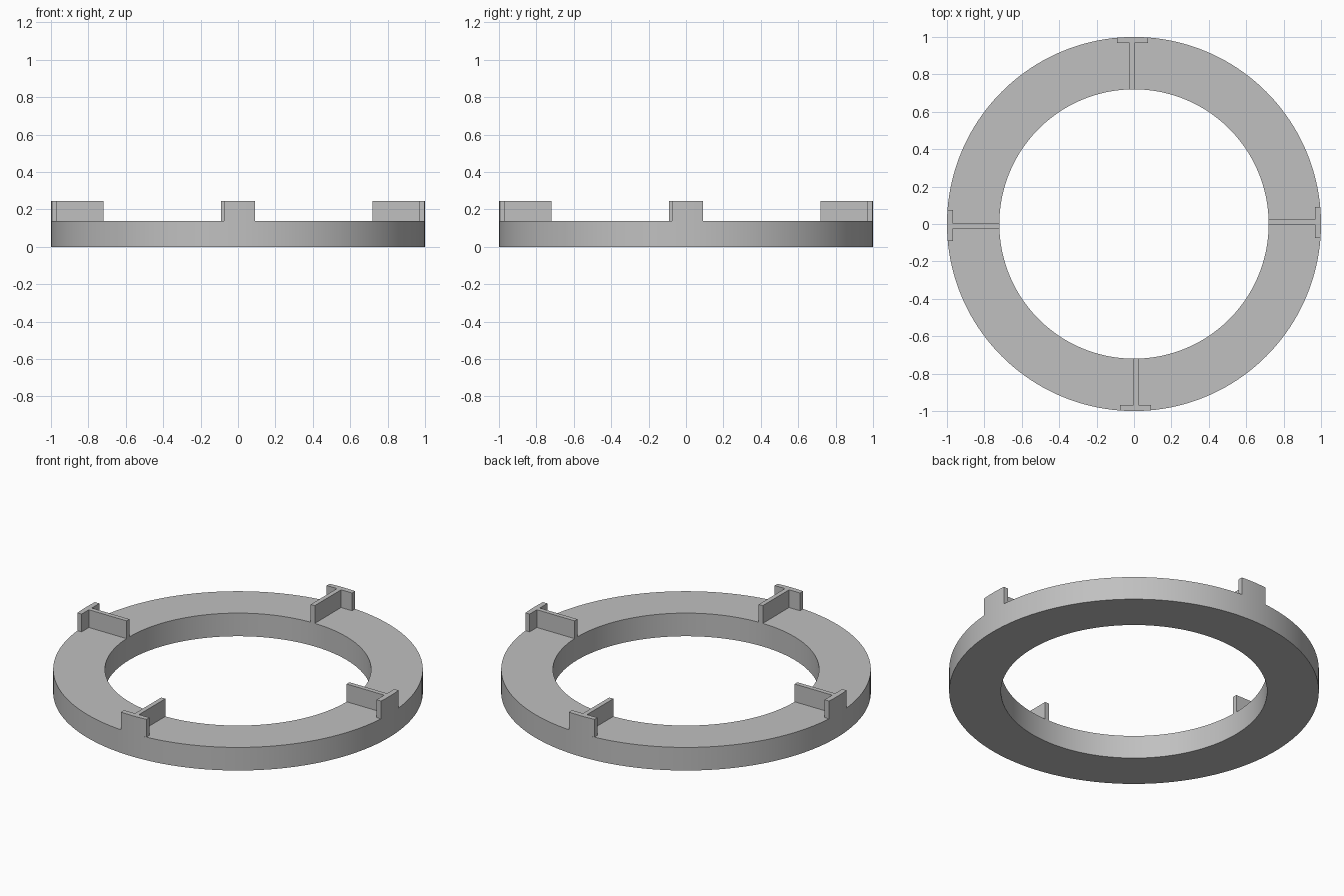
import bpy, bmesh, math
from mathutils import Matrix

cube = bpy.data.objects.get("Cube")
if cube:
    bpy.data.objects.remove(cube, do_unlink=True)

OUTER, INNER = 1.0, 0.72
RING_TOP, TAB_TOP = 0.138, 0.244
SEGMENTS = 160

grey = bpy.data.materials.new("plain grey")
grey.use_nodes = True
colour = (0.53, 0.53, 0.53, 1)
grey.diffuse_color = colour
grey.node_tree.nodes["Principled BSDF"].inputs["Base Color"].default_value = colour


def finish(name, bm):
    bmesh.ops.recalc_face_normals(bm, faces=bm.faces[:])
    mesh = bpy.data.meshes.new(name)
    bm.to_mesh(mesh)
    bm.free()
    mesh.materials.append(grey)
    obj = bpy.data.objects.new(name, mesh)
    bpy.context.collection.objects.link(obj)
    bpy.ops.object.select_all(action="DESELECT")
    obj.select_set(True)
    bpy.context.view_layer.objects.active = obj
    bpy.ops.object.shade_smooth_by_angle(angle=math.radians(30))
    return obj


# Flat ring: a rectangular section spun round the z axis
bm = bmesh.new()
section = [bm.verts.new((r, 0, z)) for r, z in
           ((INNER, 0), (OUTER, 0), (OUTER, RING_TOP), (INNER, RING_TOP))]
edges = [bm.edges.new((section[i], section[(i + 1) % 4])) for i in range(4)]
bmesh.ops.spin(bm, geom=section + edges, axis=(0, 0, 1), cent=(0, 0, 0),
               angle=math.tau, steps=SEGMENTS, use_merge=True)
bmesh.ops.remove_doubles(bm, verts=bm.verts[:], dist=0.0001)
finish("ring", bm)


def on_circle(radius, x):
    return (x, -math.sqrt(radius ** 2 - x ** 2))


# T-shaped tabs: a rim plate and a radial rib, turned to the four sides
PLATE_A, PLATE_B = -0.075, 0.092
RIB_A, RIB_B = -0.003, 0.024
PLATE_BACK = -0.968
outline = [on_circle(OUTER, PLATE_A + (PLATE_B - PLATE_A) * i / 6) for i in range(7)]
outline += [(PLATE_B, PLATE_BACK), (RIB_B, PLATE_BACK),
            on_circle(INNER, RIB_B), on_circle(INNER, RIB_A),
            (RIB_A, PLATE_BACK), (PLATE_A, PLATE_BACK)]

for turn, side in enumerate(("front", "left", "back", "right")):
    bm = bmesh.new()
    base = bm.faces.new([bm.verts.new((x, y, RING_TOP)) for x, y in outline])
    raised = bmesh.ops.extrude_face_region(bm, geom=[base], use_keep_orig=True)
    top = [v for v in raised["geom"] if isinstance(v, bmesh.types.BMVert)]
    bmesh.ops.translate(bm, verts=top, vec=(0, 0, TAB_TOP - RING_TOP))
    bmesh.ops.transform(bm, matrix=Matrix.Rotation(turn * math.pi / 2, 4, "Z"),
                        verts=bm.verts[:])
    finish(side + "_tab", bm)
